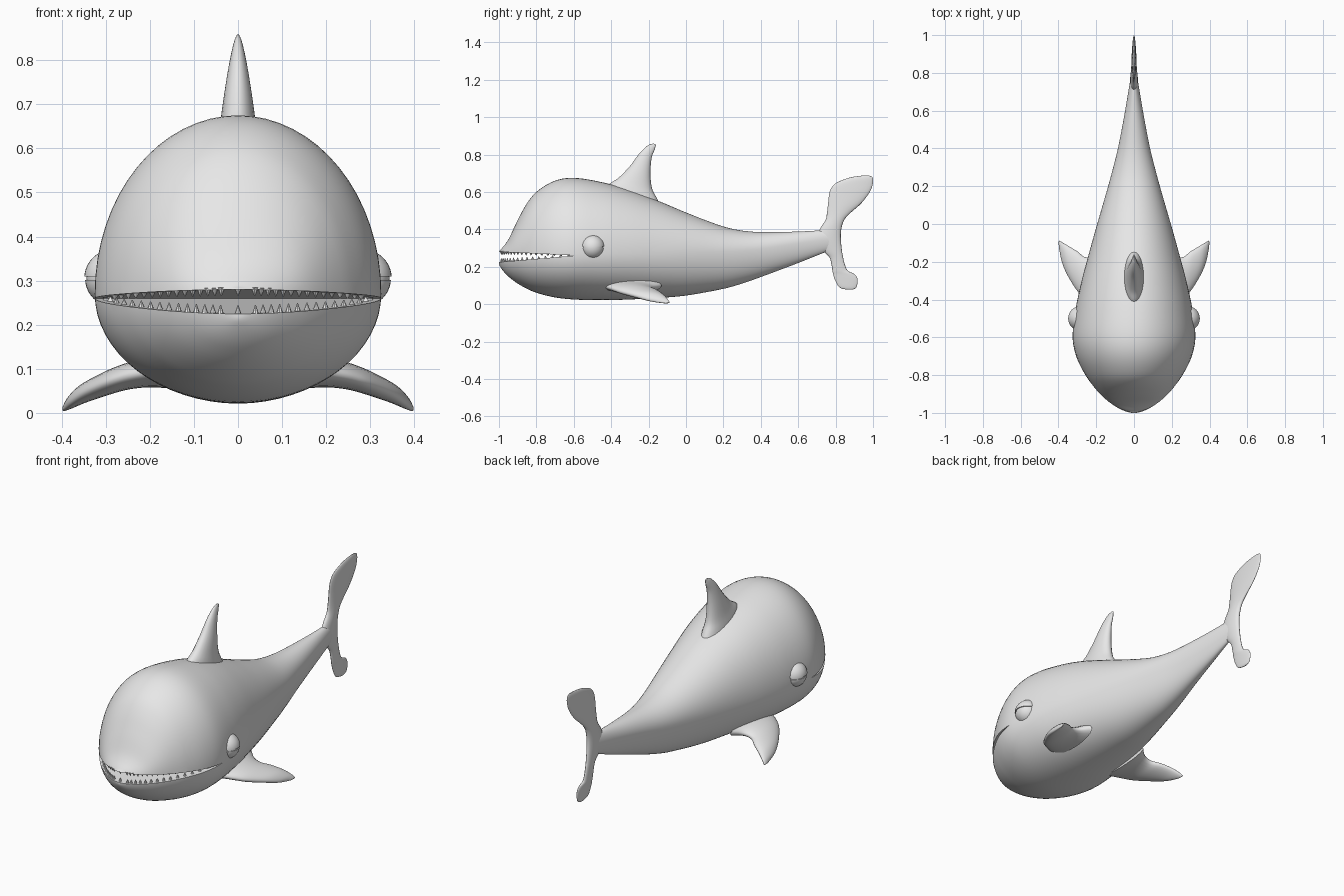
import bpy, bmesh, math
from mathutils import Vector, Matrix

if "Cube" in bpy.data.objects:
    bpy.data.objects.remove(bpy.data.objects["Cube"])

GREY = bpy.data.materials.new("plain grey")
GREY.diffuse_color = (0.8, 0.8, 0.8, 1)
GREY.use_nodes = True
GREY.node_tree.nodes["Principled BSDF"].inputs["Base Color"].default_value = GREY.diffuse_color


def finish(bm, name, angle=40):
    bmesh.ops.recalc_face_normals(bm, faces=bm.faces)
    me = bpy.data.meshes.new(name)
    bm.to_mesh(me)
    bm.free()
    me.materials.append(GREY)
    ob = bpy.data.objects.new(name, me)
    bpy.context.collection.objects.link(ob)
    if angle:
        smooth(ob, angle)
    return ob


def smooth(ob, angle):
    bpy.ops.object.select_all(action='DESELECT')
    ob.select_set(True)
    bpy.context.view_layer.objects.active = ob
    bpy.ops.object.shade_smooth_by_angle(angle=math.radians(angle))


def loft(name, rings, angle=40):
    bm = bmesh.new()
    vs = [[bm.verts.new(p) for p in r] for r in rings]
    n = len(vs[0])
    for a, b in zip(vs, vs[1:]):
        for i in range(n):
            j = (i + 1) % n
            bm.faces.new((a[i], a[j], b[j], b[i]))
    bm.faces.new(vs[0])
    bm.faces.new(vs[-1])
    return finish(bm, name, angle)


def curve(rows, u):
    """Smooth interpolation of rows (key, v1, v2, ...) at key u."""
    k = 0
    while k < len(rows) - 2 and rows[k + 1][0] < u:
        k += 1
    p, q = rows[k], rows[k + 1]
    a, b = rows[max(k - 1, 0)], rows[min(k + 2, len(rows) - 1)]
    h = q[0] - p[0]
    s = (u - p[0]) / h
    out = []
    for c in range(1, len(p)):
        m0 = (q[c] - a[c]) / (q[0] - a[0]) * h
        m1 = (b[c] - p[c]) / (b[0] - p[0]) * h
        out.append((2*s**3 - 3*s*s + 1) * p[c] + (s**3 - 2*s*s + s) * m0
                   + (3*s*s - 2*s**3) * q[c] + (s**3 - s*s) * m1)
    return out


# Body stations: y, top z, bottom z, half width, height of widest line
BODY = [(-1.0, 0.282, 0.220, 0.012, 0.255), (-0.99, 0.292, 0.195, 0.058, 0.255),
        (-0.95, 0.345, 0.148, 0.125, 0.258), (-0.90, 0.450, 0.110, 0.180, 0.262),
        (-0.85, 0.540, 0.082, 0.222, 0.266), (-0.80, 0.600, 0.061, 0.257, 0.27),
        (-0.70, 0.660, 0.036, 0.306, 0.27), (-0.60, 0.675, 0.025, 0.325, 0.27),
        (-0.45, 0.652, 0.021, 0.309, 0.27), (-0.30, 0.610, 0.025, 0.277, 0.27),
        (-0.15, 0.553, 0.033, 0.237, 0.27), (0.0, 0.490, 0.046, 0.195, 0.275),
        (0.2, 0.415, 0.082, 0.137, 0.28), (0.3, 0.393, 0.110, 0.110, 0.285),
        (0.4, 0.385, 0.145, 0.085, 0.295), (0.6, 0.388, 0.220, 0.047, 0.325),
        (0.72, 0.394, 0.268, 0.027, 0.34), (0.81, 0.395, 0.305, 0.012, 0.35)]
# Root spacing keeps the nose round
STATIONS = [(math.sqrt(r[0] + 1),) + r[1:] for r in BODY]


def body_ring(t, n=64):
    top, bot, w, c = curve(STATIONS, t)
    ring = []
    for i in range(n):
        a = 2 * math.pi * i / n
        s = math.sin(a)
        ring.append((w * math.cos(a), t * t - 1, c + s * ((top - c) if s > 0 else (c - bot))))
    return ring


T_END = STATIONS[-1][0]
body = loft("body", [body_ring(T_END * i / 72) for i in range(73)], 0)

# Mouth: wedge cut right across the head
UP, LOW, CORNER, CORNER_Y = 0.281, 0.224, 0.26, -0.59
wedge = [(-1.1, UP + 0.004), (CORNER_Y, CORNER), (-1.1, LOW - 0.008)]
cutter = loft("mouth_cutter", [[(x, y, z) for y, z in wedge] for x in (-0.6, 0.6)], 0)
cutter.hide_render = True
mod = body.modifiers.new("mouth", 'BOOLEAN')
mod.operation, mod.solver, mod.object = 'DIFFERENCE', 'EXACT', cutter
bpy.context.view_layer.objects.active = body
bpy.ops.object.modifier_apply(modifier="mouth")
bpy.data.objects.remove(cutter)
smooth(body, 40)


# Teeth: small cones along each jaw edge
def teeth(name, lip, sign, height, count):
    bm = bmesh.new()
    for i in range(-count, count + 1):
        t = abs(i) / count * 0.57 + 0.03
        y = t * t - 1
        x = math.copysign(curve(STATIONS, t)[2] * 0.95, i) if i else 0
        f = (y + 1) / (CORNER_Y + 1)
        z = lip + (CORNER - lip) * f
        h = height * (1 - 0.6 * f)
        m = Matrix.Translation((x * 0.98, y + 0.012, z + sign * h * 0.4))
        if sign < 0:
            m = m @ Matrix.Rotation(math.pi, 4, 'X')
        bmesh.ops.create_cone(bm, cap_ends=True, segments=8, radius1=0.009,
                              radius2=0.001, depth=h * 1.2, matrix=m)
    finish(bm, name)


teeth("upper_teeth", UP, -1, 0.016, 17)
teeth("lower_teeth", LOW, 1, 0.021, 15)


# Fins: lens sections between a leading and a trailing edge point
def fin(name, rows, axis, n=24, steps=5):
    keyed = [(i,) + tuple(r) for i, r in enumerate(rows)]
    rings = []
    for k in range((len(rows) - 1) * steps + 1):
        v = curve(keyed, k / steps)
        lead, trail, th = Vector(v[0:3]), Vector(v[3:6]), v[6]
        mid, half = (lead + trail) / 2, (trail - lead) / 2
        rings.append([mid + half * math.cos(2 * math.pi * i / n)
                      + Vector(axis) * th * math.sin(2 * math.pi * i / n) for i in range(n)])
    return loft(name, rings, 60)


# Dorsal fin: leading y, z, trailing y, z, half thickness
DORSAL = [(-0.45, 0.60, -0.12, 0.50, 0.060), (-0.41, 0.643, -0.155, 0.565, 0.050),
          (-0.36, 0.676, -0.182, 0.62, 0.042), (-0.30, 0.738, -0.190, 0.70, 0.032),
          (-0.25, 0.805, -0.184, 0.78, 0.020), (-0.205, 0.848, -0.168, 0.825, 0.010),
          (-0.175, 0.859, -0.161, 0.852, 0.003)]
fin("dorsal_fin", [(0, a, b, 0, c, d, e) for a, b, c, d, e in DORSAL], (1, 0, 0))

# Tail fin: z, leading y, trailing y, half thickness
TAIL = [(0.077, 0.86, 0.89, 0.002), (0.09, 0.82, 0.911, 0.006), (0.13, 0.796, 0.918, 0.008),
        (0.16, 0.787, 0.902, 0.009), (0.178, 0.783, 0.866, 0.010), (0.21, 0.778, 0.850, 0.011),
        (0.25, 0.767, 0.840, 0.013), (0.285, 0.735, 0.834, 0.016), (0.345, 0.70, 0.828, 0.020),
        (0.40, 0.715, 0.830, 0.020), (0.45, 0.746, 0.846, 0.017), (0.49, 0.754, 0.882, 0.015),
        (0.54, 0.760, 0.938, 0.014), (0.60, 0.768, 0.983, 0.012), (0.64, 0.792, 0.998, 0.010),
        (0.665, 0.84, 1.0, 0.008), (0.68, 0.89, 0.995, 0.005), (0.687, 0.94, 0.98, 0.002)]
fin("tail_fin", [(0, a, z, 0, b, z, t) for z, a, b, t in TAIL], (1, 0, 0), steps=4)

# Side fins: x, leading y, trailing y, z, half thickness
PECTORAL = [(0.17, -0.45, -0.13, 0.098, 0.045), (0.215, -0.425, -0.17, 0.090, 0.034),
            (0.26, -0.395, -0.175, 0.080, 0.029), (0.30, -0.355, -0.145, 0.066, 0.026),
            (0.35, -0.275, -0.115, 0.044, 0.021), (0.38, -0.205, -0.097, 0.024, 0.014),
            (0.395, -0.135, -0.088, 0.010, 0.006), (0.398, -0.11, -0.09, 0.007, 0.002)]


# Eyes: ball between two half-shell lids
def dome(name, center, radius, keep=None):
    bm = bmesh.new()
    bmesh.ops.create_uvsphere(bm, u_segments=32, v_segments=20, radius=radius)
    if keep:
        cut = bmesh.ops.bisect_plane(bm, geom=bm.verts[:] + bm.edges[:] + bm.faces[:],
                                     plane_co=(0, 0, 0.004 * keep), plane_no=(0, 0, -keep),
                                     clear_outer=True)
        edges = [e for e in cut["geom_cut"] if isinstance(e, bmesh.types.BMEdge)]
        bmesh.ops.edgeloop_fill(bm, edges=edges)
    bmesh.ops.translate(bm, verts=bm.verts, vec=center)
    finish(bm, name)


for side, label in ((1, "right"), (-1, "left")):
    fin(label + "_side_fin", [(side * x, a, z, side * x, b, z, t) for x, a, b, z, t in PECTORAL],
        (side * 0.35, 0, 0.94))
    eye = (side * 0.283, -0.5, 0.305)
    dome(label + "_eyeball", eye, 0.061)
    dome(label + "_upper_lid", eye, 0.066, 1)
    dome(label + "_lower_lid", eye, 0.064, -1)
